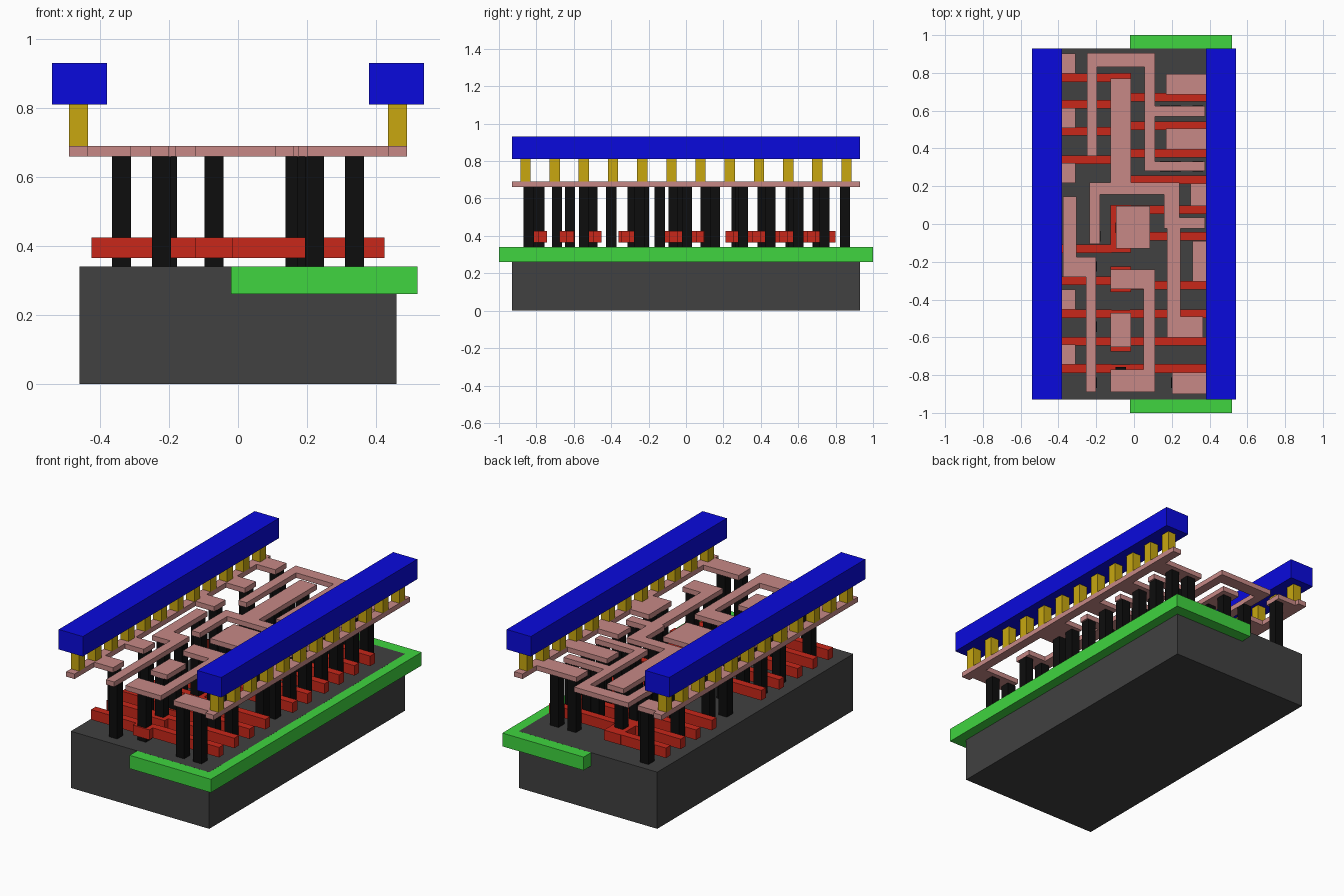
import bpy, bmesh
from mathutils import Matrix


def material(name, rgb):
    m = bpy.data.materials.new(name)
    m.diffuse_color = (*rgb, 1)
    return m


def layer(name, rects, z0, z1, mat):
    """One object made of boxes; each rect is (x0, x1, y0, y1)."""
    bm = bmesh.new()
    for x0, x1, y0, y1 in rects:
        size = Matrix.Diagonal((x1 - x0, y1 - y0, z1 - z0, 1))
        move = Matrix.Translation(((x0 + x1) / 2, (y0 + y1) / 2, (z0 + z1) / 2))
        bmesh.ops.create_cube(bm, size=1, matrix=move @ size)
    me = bpy.data.meshes.new(name)
    bm.to_mesh(me)
    bm.free()
    me.materials.append(mat)
    ob = bpy.data.objects.new(name, me)
    bpy.context.collection.objects.link(ob)
    return ob


def square(x, y, w=0.055):
    return (x - w / 2, x + w / 2, y - w / 2, y + w / 2)


def both_sides(rects):
    return rects + [(-b, -a, c, d) for a, b, c, d in rects]


dark = material("substrate_grey", (0.052, 0.052, 0.052))
light = material("diffusion_grey", (0.4, 0.4, 0.4))
green = material("well_green", (0.05, 0.66, 0.05))
red = material("gate_red", (0.58, 0.02, 0.01))
black = material("contact_black", (0.004, 0.004, 0.004))
pink = material("metal_pink", (0.57, 0.25, 0.24))
yellow = material("via_yellow", (0.58, 0.39, 0.005))
blue = material("rail_blue", (0.003, 0.003, 0.72))

# Base block, well and diffusion strips flush with its top
layer("substrate", [(-0.46, 0.46, -0.93, 0.93)], 0, 0.3402, dark)
layer("well", [(-0.02, 0.52, -1, 1)], 0.26, 0.34, green)
layer("diffusion", both_sides([(0.17, 0.385, -0.9, 0.15), (0.17, 0.385, 0.2, 0.9)]),
      0.30, 0.34, light)

# Gate bars: left half, right half, and the middle pads joining them
H = 0.0225
left_rows = [0.775, 0.635, 0.49, 0.34, -0.13, -0.30, -0.475, -0.62, -0.765]
right_rows = [0.67, 0.52, 0.375, 0.235, 0.075, -0.065, -0.325, -0.475, -0.62, -0.765]
gate_pads = [(0.65, 0.80), (0.50, 0.655), (0.355, 0.51), (0.215, 0.36), (-0.15, 0.10),
             (-0.36, -0.225), (-0.54, -0.455), (-0.675, -0.595), (-0.82, -0.745)]
gates = [(-0.425, -0.12, y - H, y + H) for y in left_rows]
gates += [(-0.02, 0.425, y - H, y + H) for y in right_rows]
gates += [(-0.125, -0.015, a, b) for a, b in gate_pads]
layer("gate_bars", gates, 0.365, 0.425, red)

# Vertical contact posts, grouped by column
columns = {
    -0.3375: [0.85, 0.56, 0.27, 0.105, -0.225, -0.40, -0.69],
    -0.2225: [0.705, 0.41, -0.225, -0.545, -0.84],
    -0.205: [-0.065],
    -0.07: [0.71, 0.575, 0.43, 0.29, -0.02, -0.285, -0.50, -0.62, -0.785],
    0.2225: [0.74, 0.60, 0.45, 0.305, -0.545, -0.84],
    0.165: [0.60, 0.305],
    0.2: [0.005],
    0.3375: [0.74, 0.60, 0.45, 0.305, 0.155, 0.005, -0.14, -0.25, -0.545, -0.84],
}
layer("contact_posts", [square(x, y) for x, ys in columns.items() for y in ys],
      0.34, 0.66, black)

# Lower metal: supply strips with their stubs
strips = both_sides([(0.435, 0.49, -0.93, 0.93)])
strips += [(-0.435, -0.31, y - 0.053, y + 0.053) for y in (0.85, 0.56, 0.27, -0.40, -0.69)]
strips += [(0.17, 0.435, 0.685, 0.795), (0.17, 0.435, 0.395, 0.505),
           (0.30, 0.435, 0.095, 0.215), (0.31, 0.435, -0.305, -0.09),
           (0.20, 0.435, -0.90, -0.785)]
layer("supply_strips", strips, 0.66, 0.69, pink)

# Lower metal: signal traces
traces = {
    "upper_trace": [(-0.25, -0.195, 0.36, 0.83), (-0.25, 0.11, 0.83, 0.905),
                    (0.055, 0.11, 0.33, 0.83), (0.055, 0.375, 0.28, 0.33),
                    (0.11, 0.375, 0.57, 0.625)],
    "middle_trace": [(-0.125, -0.015, 0.22, 0.77), (-0.235, 0.24, 0.155, 0.22),
                     (-0.235, -0.18, -0.105, 0.155), (0.16, 0.24, 0.035, 0.155),
                     (0.16, 0.375, -0.025, 0.035), (0.175, 0.245, -0.49, -0.025),
                     (0.175, 0.365, -0.60, -0.49)],
    "left_trace": [(-0.375, -0.305, -0.175, 0.145), (-0.375, -0.20, -0.28, -0.175),
                   (-0.255, -0.20, -0.89, -0.28)],
    "lower_trace": [(-0.125, 0.11, -0.345, -0.24), (0.05, 0.11, -0.77, -0.345),
                    (-0.125, 0.11, -0.89, -0.77)],
    "middle_pad": [(-0.095, 0.085, -0.13, 0.095)],
    "lower_pad": [(-0.125, -0.015, -0.65, -0.47)],
}
for name, rects in traces.items():
    layer(name, rects, 0.66, 0.69, pink)

# Vias and top power rails
layer("vias", both_sides([square(0.4625, (i - 5.5) * 0.156) for i in range(12)]),
      0.69, 0.81, yellow)
layer("left_rail", [(-0.54, -0.38, -0.93, 0.93)], 0.81, 0.93, blue)
layer("right_rail", [(0.38, 0.54, -0.93, 0.93)], 0.81, 0.93, blue)
